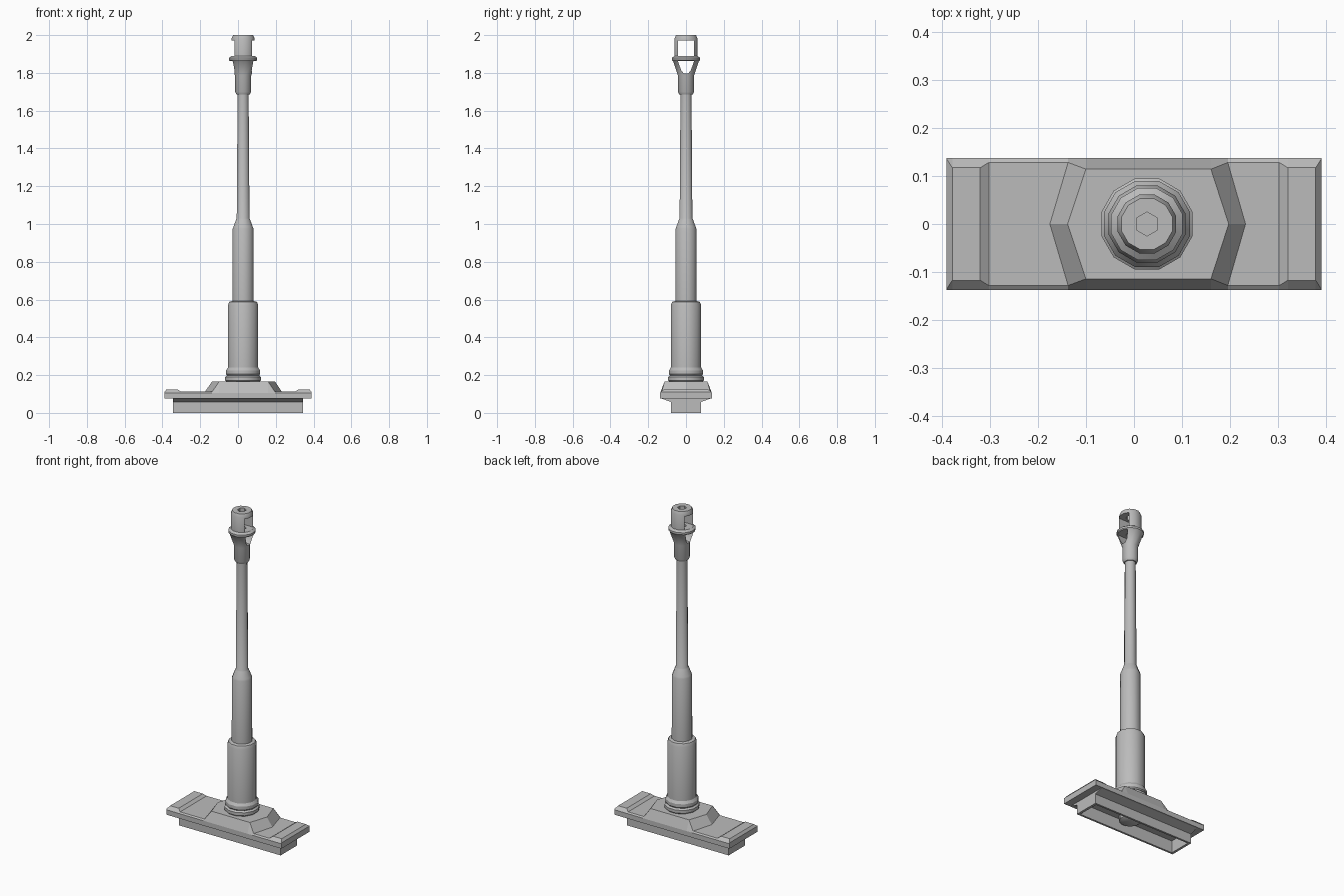
import bpy, bmesh, math
from mathutils import Matrix

if "Cube" in bpy.data.objects:
    bpy.data.objects.remove(bpy.data.objects["Cube"])

AXIS_X = 0.027  # barrel axis, slightly off the plate centre

grey = bpy.data.materials.new("plain grey")
grey.use_nodes = True
colour = (0.5, 0.5, 0.5, 1)
grey.diffuse_color = colour
grey.node_tree.nodes["Principled BSDF"].inputs["Base Color"].default_value = colour


def make_object(name, bm, smooth=False):
    bmesh.ops.recalc_face_normals(bm, faces=bm.faces)
    mesh = bpy.data.meshes.new(name)
    bm.to_mesh(mesh)
    bm.free()
    mesh.materials.append(grey)
    obj = bpy.data.objects.new(name, mesh)
    bpy.context.collection.objects.link(obj)
    if smooth:
        smooth_by_angle(obj)
    return obj


def activate(obj):
    bpy.ops.object.select_all(action='DESELECT')
    obj.select_set(True)
    bpy.context.view_layer.objects.active = obj


def smooth_by_angle(obj):
    activate(obj)
    bpy.ops.object.shade_smooth_by_angle(angle=math.radians(32))


def loft(loops):
    """Skin closed loops of equal length and cap both ends."""
    bm = bmesh.new()
    rings = [[bm.verts.new(p) for p in loop] for loop in loops]
    for a, b in zip(rings, rings[1:]):
        for i in range(len(a)):
            j = (i + 1) % len(a)
            bm.faces.new((a[i], a[j], b[j], b[i]))
    bm.faces.new(rings[0])
    bm.faces.new(rings[-1])
    return bm


def turned(name, profile, sides=12, smooth=True):
    """Turned part from (radius, height) pairs around the barrel axis."""
    def ring(r, z):
        angles = [math.tau * (i + 0.5) / sides for i in range(sides)]
        return [(AXIS_X + r * math.cos(a), r * math.sin(a), z) for a in angles]
    return make_object(name, loft([ring(r, z) for r, z in profile]), smooth)


def cut(target, cutter):
    mod = target.modifiers.new("cut", 'BOOLEAN')
    mod.operation = 'DIFFERENCE'
    mod.solver = 'EXACT'
    mod.object = cutter
    activate(target)
    bpy.ops.object.modifier_apply(modifier=mod.name)
    bpy.data.objects.remove(cutter)


# Mounting plate: cross-sections along x (edge x, middle x, top z, top half width)
stations = [
    (-0.39, -0.39, 0.11, 0.136), (-0.378, -0.378, 0.125, 0.117),
    (-0.32, -0.32, 0.125, 0.117), (-0.302, -0.302, 0.112, 0.128),
    (-0.137, -0.175, 0.112, 0.128), (-0.1, -0.138, 0.165, 0.114),
    (0.16, 0.197, 0.165, 0.114), (0.195, 0.232, 0.112, 0.128),
    (0.302, 0.302, 0.112, 0.128), (0.32, 0.32, 0.125, 0.117),
    (0.378, 0.378, 0.125, 0.117), (0.39, 0.39, 0.11, 0.136),
]


def plate_section(edge, mid, z, half):
    rim = 0.137
    return [(edge, -rim, 0.075), (edge, -rim, 0.105), (edge, -half, z), (mid, 0, z),
            (edge, half, z), (edge, rim, 0.105), (edge, rim, 0.075), (mid, 0, 0.075)]


make_object("mounting_plate", loft([plate_section(*s) for s in stations]))


# Skirt under the plate: sloped shoulders, box walls and open recess
def rectangle(x, y, z):
    return [(-x, -y, z), (x, -y, z), (x, y, z), (-x, y, z)]


skirt = [(0.345, 0.127, 0.075), (0.345, 0.08, 0.058), (0.345, 0.08, 0),
         (0.33, 0.068, 0), (0.33, 0.068, 0.074)]
make_object("plate_skirt", loft([rectangle(*s) for s in skirt]))

# Breech end inside the recess
turned("breech_end", [(0.062, 0.08), (0.062, 0.04), (0.045, 0.03)])

# Stepped barrel with collar rings
turned("barrel", [
    (0.08, 0.155), (0.098, 0.172), (0.098, 0.19), (0.088, 0.198), (0.093, 0.205),
    (0.093, 0.225), (0.083, 0.24), (0.083, 0.57), (0.076, 0.588), (0.058, 0.592),
    (0.057, 0.975), (0.053, 0.985), (0.038, 1.025), (0.035, 1.03), (0.03, 1.7)])

# Muzzle brake: flared neck, flange and vented cap
brake = turned("muzzle_brake", [
    (0.036, 1.685), (0.044, 1.7), (0.044, 1.785), (0.07, 1.86), (0.077, 1.868),
    (0.077, 1.88), (0.063, 1.89), (0.063, 1.982), (0.055, 2.0)], smooth=False)


def side_vent(name, outline):
    return make_object(name, loft([[(x, y, z) for y, z in outline]
                                   for x in (AXIS_X - 0.2, AXIS_X + 0.2)]))


cut(brake, side_vent("upper_vent", [(-0.042, 1.89), (0.042, 1.89), (0.042, 1.972), (-0.042, 1.972)]))
cut(brake, side_vent("lower_vent", [(-0.012, 1.797), (0.012, 1.797), (0.026, 1.815),
                                    (0.043, 1.863), (-0.043, 1.863), (-0.026, 1.815)]))
cut(brake, turned("bore", [(0.025, 1.76), (0.025, 2.1)], sides=6, smooth=False))
smooth_by_angle(brake)
